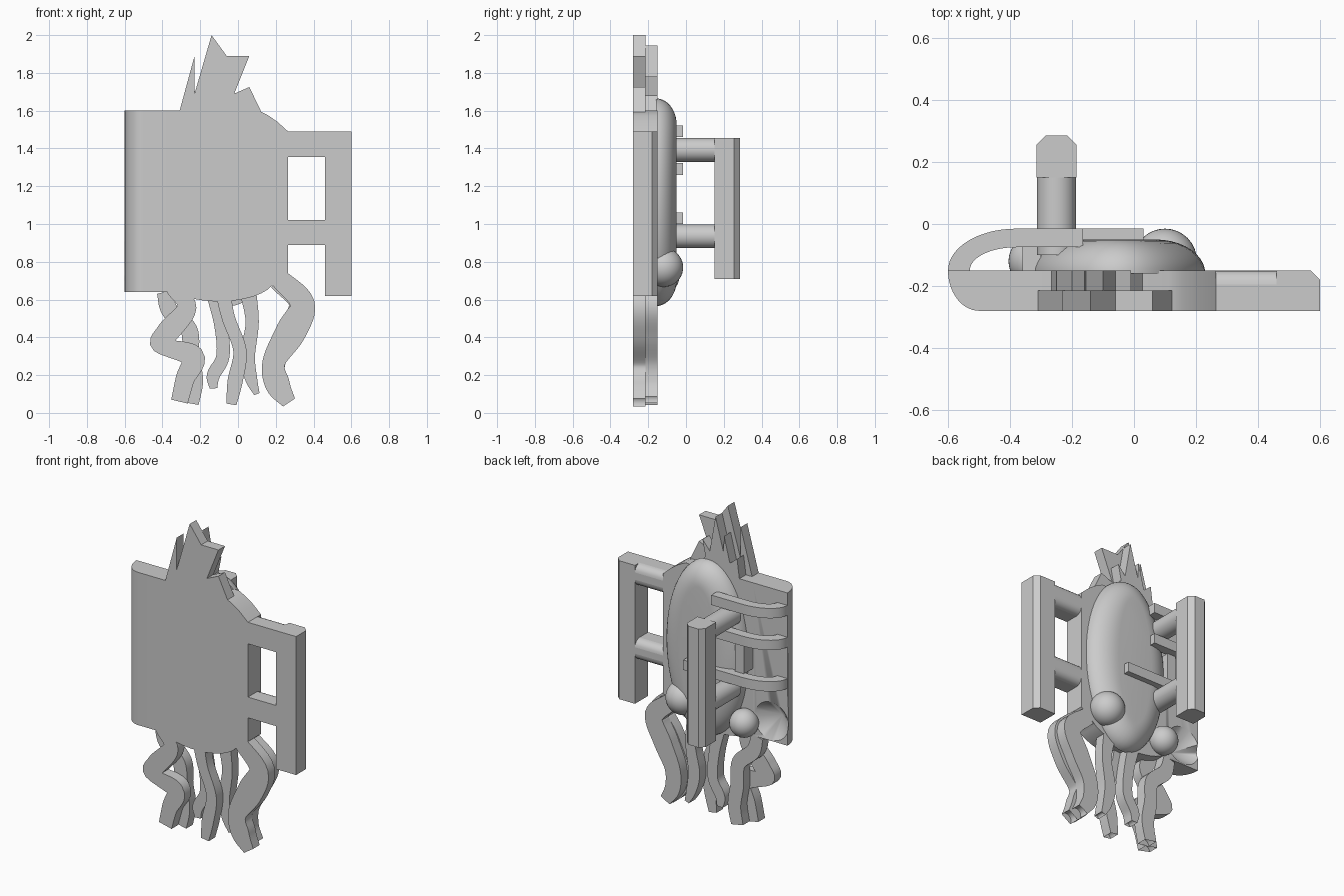
import bpy, bmesh, math
from mathutils import Vector, Matrix

cube = bpy.data.objects.get("Cube")
if cube:
    bpy.data.objects.remove(cube, do_unlink=True)

grey = bpy.data.materials.new("plain_grey")
grey.use_nodes = True
grey.diffuse_color = (0.6, 0.6, 0.6, 1)
grey.node_tree.nodes["Principled BSDF"].inputs["Base Color"].default_value = (0.6, 0.6, 0.6, 1)

FRONT, MID, BACK = -0.28, -0.215, -0.15


def finish(name, bm, angle=35):
    bmesh.ops.recalc_face_normals(bm, faces=bm.faces)
    mesh = bpy.data.meshes.new(name)
    bm.to_mesh(mesh)
    bm.free()
    ob = bpy.data.objects.new(name, mesh)
    bpy.context.collection.objects.link(ob)
    mesh.materials.append(grey)
    bpy.ops.object.select_all(action='DESELECT')
    ob.select_set(True)
    bpy.context.view_layer.objects.active = ob
    bpy.ops.object.shade_smooth_by_angle(angle=math.radians(angle))
    return ob


def prism(name, pts, lo, hi, axis='y'):
    """Extrude an outline along y (points are x, z) or along z (points are x, y)."""
    bm = bmesh.new()
    place = (lambda p: (p[0], lo, p[1])) if axis == 'y' else (lambda p: (p[0], p[1], lo))
    face = bm.faces.new([bm.verts.new(place(p)) for p in pts])
    ext = bmesh.ops.extrude_face_region(bm, geom=[face])
    move = Vector((0, hi - lo, 0)) if axis == 'y' else Vector((0, 0, hi - lo))
    bmesh.ops.translate(bm, vec=move, verts=[v for v in ext['geom'] if isinstance(v, bmesh.types.BMVert)])
    return finish(name, bm)


def box(name, x, y, z):
    return prism(name, [(x[0], z[0]), (x[1], z[0]), (x[1], z[1]), (x[0], z[1])], *y)


def arc(cx, cy, rx, ry, a0, a1, n=14):
    angles = [math.radians(a0 + (a1 - a0) * i / n) for i in range(n + 1)]
    return [(cx + rx * math.cos(a), cy + ry * math.sin(a)) for a in angles]


def smooth_path(pts, steps=7):
    """Catmull-Rom through (x, z, half width) points."""
    p = [Vector(q) for q in pts]
    p = [2 * p[0] - p[1]] + p + [2 * p[-1] - p[-2]]
    out = []
    for a, b, c, d in zip(p, p[1:], p[2:], p[3:]):
        for i in range(steps):
            t = i / steps
            out.append(0.5 * (2 * b + (c - a) * t + (2 * a - 5 * b + 4 * c - d) * t * t
                              + (3 * b - a - 3 * c + d) * t ** 3))
    return out + [p[-2]]


def tentacle(name, pts, lo, hi):
    path = smooth_path(pts)
    left, right = [], []
    for i, q in enumerate(path):
        d = path[min(i + 1, len(path) - 1)] - path[max(i - 1, 0)]
        n = Vector((-d.y, d.x)).normalized() * q.z
        left.append((q.x + n.x, q.y + n.y))
        right.append((q.x - n.x, q.y - n.y))
    # Strip of quads, closed with a rounded tip
    end, w = path[-1], path[-1].z
    ang = math.atan2(left[-1][1] - end.y, left[-1][0] - end.x)
    tip = [(end.x + w * math.cos(ang + s * math.pi * i / 8), end.y + w * math.sin(ang + s * math.pi * i / 8))
           for s in (1,) for i in range(1, 8)]
    bm = bmesh.new()
    mk = lambda p: bm.verts.new((p[0], lo, p[1]))
    lv, rv, tv = [mk(p) for p in left], [mk(p) for p in right], [mk(p) for p in tip]
    for i in range(len(lv) - 1):
        bm.faces.new((lv[i], lv[i + 1], rv[i + 1], rv[i]))
    bm.faces.new([lv[-1]] + tv + [rv[-1]])
    ext = bmesh.ops.extrude_face_region(bm, geom=bm.faces[:])
    bmesh.ops.translate(bm, vec=(0, hi - lo, 0),
                        verts=[v for v in ext['geom'] if isinstance(v, bmesh.types.BMVert)])
    return finish(name, bm, 40)


def ball(name, loc, r):
    bm = bmesh.new()
    bmesh.ops.create_uvsphere(bm, u_segments=32, v_segments=20, radius=r)
    bmesh.ops.translate(bm, vec=loc, verts=bm.verts)
    return finish(name, bm)


def rod(name, loc, r1, r2, length):
    """Cylinder or cone along y."""
    bm = bmesh.new()
    bmesh.ops.create_cone(bm, cap_ends=True, segments=32, radius1=r1, radius2=r2, depth=length,
                          matrix=Matrix.Translation(loc) @ Matrix.Rotation(-math.pi / 2, 4, 'X'))
    return finish(name, bm)


# Main flat plate
prism("body_plate", [(-.37, 1.6), (.11, 1.6), (.16, 1.575), (.21, 1.54), (.265, 1.49), (.265, .74), (.2, .68)]
      + arc(-.1, .72, .3, .13, -20, -150, 12), FRONT, BACK)

# Curved side panel with a conical dish sunk into its back
panel = prism("side_panel", [(-.36, FRONT)] + arc(-.5, BACK, .1, .13, 270, 180) + [(-.36, BACK)], .64, 1.6, 'z')
cutter = rod("dish_cutter", (-.49, -.2, .765), 0, .13, .12)
cut = panel.modifiers.new("dish", 'BOOLEAN')
cut.operation, cut.solver, cut.object = 'DIFFERENCE', 'EXACT', cutter
bpy.context.view_layer.objects.active = panel
bpy.ops.object.modifier_apply(modifier="dish")
bpy.data.objects.remove(cutter, do_unlink=True)

# Puffy oval on the back
bm = bmesh.new()
rings = []
for i in range(11):
    a = math.pi / 2 * i / 10
    k = .16 * (1 - math.cos(a))
    rings.append([bm.verts.new((-.05 + (.28 - k) * math.cos(t), BACK - .01 + .11 * math.sin(a),
                                1.115 + (.55 - k * .85) * math.sin(t)))
                  for t in (2 * math.pi * j / 56 for j in range(56))])
for r, s in zip(rings, rings[1:]):
    for j in range(56):
        bm.faces.new((r[j], r[(j + 1) % 56], s[(j + 1) % 56], s[j]))
bm.faces.new(rings[-1])
bm.faces.new(rings[0])
finish("back_oval", bm)

# Curved ribs wrapping from the side panel to the oval
for i, (z, end) in enumerate([(1.46, -.165), (1.26, -.165), (1.0, .03)]):
    outer = arc(-.38, BACK, .22, .135, 180, 90)
    inner = arc(-.38, BACK, .15, .075, 90, 180)
    prism("rib_%d" % (i + 1), outer + [(end, -.015), (end, -.075)] + inner, z, z + .062, 'z')
box("rib_post", (-.36, -.3), (BACK, -.06), (1.06, 1.26))

# Handles: front-plane side handle, and rear handle on round rods
g = .03
prism("side_grip", [(.46, FRONT), (.6, FRONT), (.6, BACK - g), (.6 - g, BACK), (.46, BACK)], .62, 1.49, 'z')
for i, (lo, hi) in enumerate([(1.355, 1.49), (.89, 1.02)]):
    bar = box("side_bar_%d" % (i + 1), (.25, .47), (FRONT, BACK), (lo, hi))
    bm = bmesh.new()
    bm.from_mesh(bar.data)
    edges = [e for e in bm.edges if all(abs(v.co.y - BACK) < .001 for v in e.verts)
             and abs(e.verts[0].co.x - e.verts[1].co.x) > .1]
    bmesh.ops.bevel(bm, geom=edges, offset=.045, segments=5, profile=.5, affect='EDGES')
    bm.to_mesh(bar.data)
    bm.free()
prism("rear_grip", [(-.315, .15), (-.185, .15), (-.185, .255), (-.185 - g, .285), (-.315 + g, .285), (-.315, .255)],
      .71, 1.455, 'z')
for i, z in enumerate((1.392, .935)):
    rod("rear_bar_%d" % (i + 1), (-.25, .03, z), .063, .063, .26)

# Round knobs low on the back
ball("knob_large", (.1, -.118, .77), .103)
ball("knob_small", (-.32, -.12, .72), .085)

# Spiky tuft in two layers
prism("front_tuft", [(-.32, 1.56), (-.23, 1.89), (-.23, 1.69), (-.14, 2), (-.06, 1.89), (.06, 1.89), (-.02, 1.69),
                     (.06, 1.725), (.125, 1.59), (.1, 1.55)], FRONT, MID)
prism("rear_tuft", [(-.27, 1.57), (-.25, 1.72), (-.2, 1.68), (-.16, 1.84), (-.155, 1.74), (-.1, 1.945), (-.06, 1.72),
                    (-.01, 1.78), (-.03, 1.68), (.05, 1.57)], MID, BACK)

# Wavy tentacles in two layers: x, z, half width
tentacle("front_tentacle_left", [(-.35, .66, .035), (-.27, .56, .05), (-.37, .43, .06), (-.42, .36, .04),
                                 (-.24, .3, .06), (-.28, .18, .05), (-.31, .06, .045)], FRONT, MID)
tentacle("rear_tentacle_left", [(-.39, .64, .04), (-.36, .54, .045), (-.26, .44, .045), (-.25, .3, .045),
                                (-.23, .17, .045), (-.25, .05, .042)], MID, BACK)
tentacle("front_tentacle_mid", [(-.08, .64, .04), (-.05, .5, .035), (.01, .33, .035), (-.015, .17, .04),
                                (-.035, .045, .027)], FRONT, MID)
tentacle("rear_tentacle_mid", [(-.13, .64, .04), (-.09, .46, .035), (-.08, .3, .035), (-.13, .2, .035),
                               (-.13, .13, .02)], MID, BACK)
tentacle("rear_tentacle_inner", [(.05, .66, .045), (.075, .48, .035), (.05, .3, .04), (.07, .18, .032),
                                 (.1, .1, .015)], MID, BACK)
tentacle("front_tentacle_right", [(.21, .72, .05), (.34, .58, .065), (.28, .43, .08), (.19, .27, .06),
                                  (.21, .15, .065), (.27, .055, .038)], FRONT, MID)
tentacle("rear_tentacle_right", [(.21, .7, .05), (.33, .58, .06), (.27, .43, .065), (.2, .28, .055),
                                 (.2, .16, .05), (.25, .07, .035)], MID, BACK)
